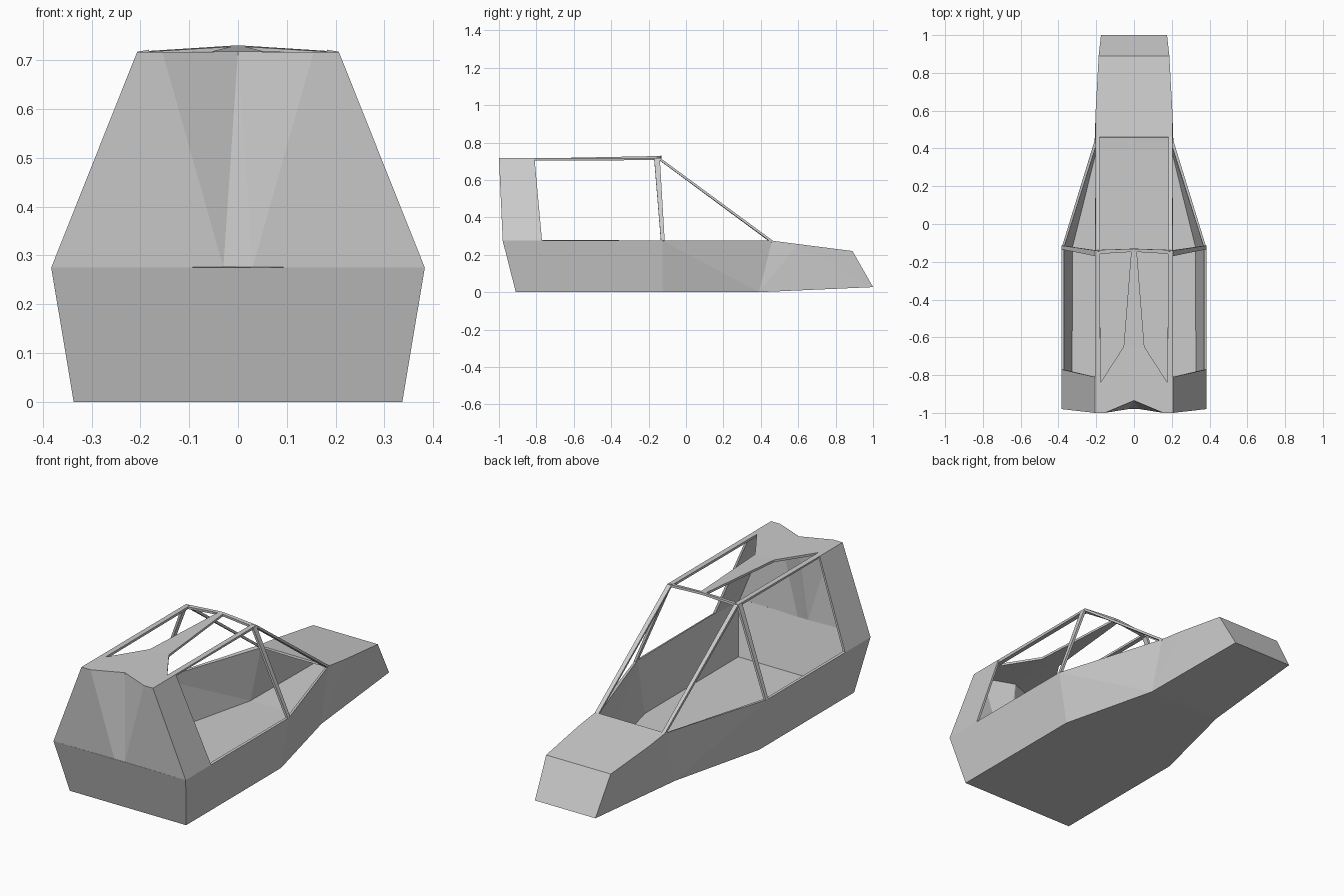
import bpy, bmesh
from mathutils import Vector

if "Cube" in bpy.data.objects:
    bpy.data.objects.remove(bpy.data.objects["Cube"])


def shell(name, pts, faces, thick=0.012):
    """Mirror half-shell faces across x, weld, orient outward, thicken inward.
    A key starting with '-' is the point projected on the centre line."""
    bm = bmesh.new()
    for f in faces:
        half = []
        for k in f.split():
            p = Vector(pts[k.lstrip('-')])
            if k.startswith('-'):
                p.x = 0
            half.append(p)
        bm.faces.new([bm.verts.new(p) for p in half])
        bm.faces.new([bm.verts.new((-p.x, p.y, p.z)) for p in reversed(half)])
    bmesh.ops.remove_doubles(bm, verts=bm.verts, dist=1e-4)
    bmesh.ops.recalc_face_normals(bm, faces=bm.faces)
    ref = Vector((0, -0.2, 0.2))
    if sum(f.normal.dot(f.calc_center_median() - ref) * f.calc_area() for f in bm.faces) < 0:
        bmesh.ops.reverse_faces(bm, faces=bm.faces)
    me = bpy.data.meshes.new(name)
    bm.to_mesh(me)
    bm.free()
    ob = bpy.data.objects.new(name, me)
    bpy.context.collection.objects.link(ob)
    mod = ob.modifiers.new("thickness", 'SOLIDIFY')
    mod.thickness = thick
    mod.offset = -1
    mod.use_even_offset = True
    return ob


# Lower hull: open tub with closed tapering nose
hull = dict(
    rb=(.337, -.91, 0), rt=(.383, -.98, .275),
    mb=(.337, -.125, 0), mt=(.383, -.125, .275),
    kb=(.21, .39, 0), kt=(.203, .46, .275),
    nm=(.203, .6, .257), nt=(.187, .89, .22), nb=(.175, 1, .027))
shell("hull", hull, [
    "-rb rb mb -mb", "-mb mb kb -kb", "-kb kb nb -nb",      # underside
    "-rb rb rt -rt",                                        # rear wall
    "rb mb mt rt", "mt mb kb", "mt kb kt",                  # sides
    "kt kb nm", "nm kb nb", "nm nb nt",
    "-kt kt nm -nm", "-nm nm nt -nt", "-nt nt nb -nb"])     # nose

# Rear cowl with grooved back, roof rails, centre strip and crossbar
cowl = dict(
    a=(.383, -.98, .275), b=(.383, -.77, .275), c=(.207, -.81, .717),
    d=(.207, -1, .717), e=(.155, -1, .717), g=(.03, -.98, .276),
    n=(0, -.935, .718), i=(.178, -.84, .717), s=(.055, -.65, .718),
    t=(.015, -.148, .728), u=(.015, -.132, .73),
    v=(.18, -.158, .718), w=(.205, -.138, .718))
shell("cowl_and_roof", cowl, [
    "a b c d", "a d e g", "g e n", "g n -g",                # side, back, groove
    "d e i c", "e n -s s", "e s i",                         # rear roof
    "-s s t -t", "c i v w", "v w u t", "-t t u -u"])        # strip, rail, crossbar

# Windscreen pillars
shell("windscreen_pillars", dict(
    a=(.182, -.145, .722), b=(.205, -.138, .718),
    c=(.203, .465, .275), d=(.183, .46, .275)), ["a b c d"])

# Door pillars
shell("door_pillars", dict(
    a=(.207, -.17, .715), b=(.205, -.14, .717),
    c=(.383, -.114, .275), d=(.383, -.134, .275)), ["a b c d"])
